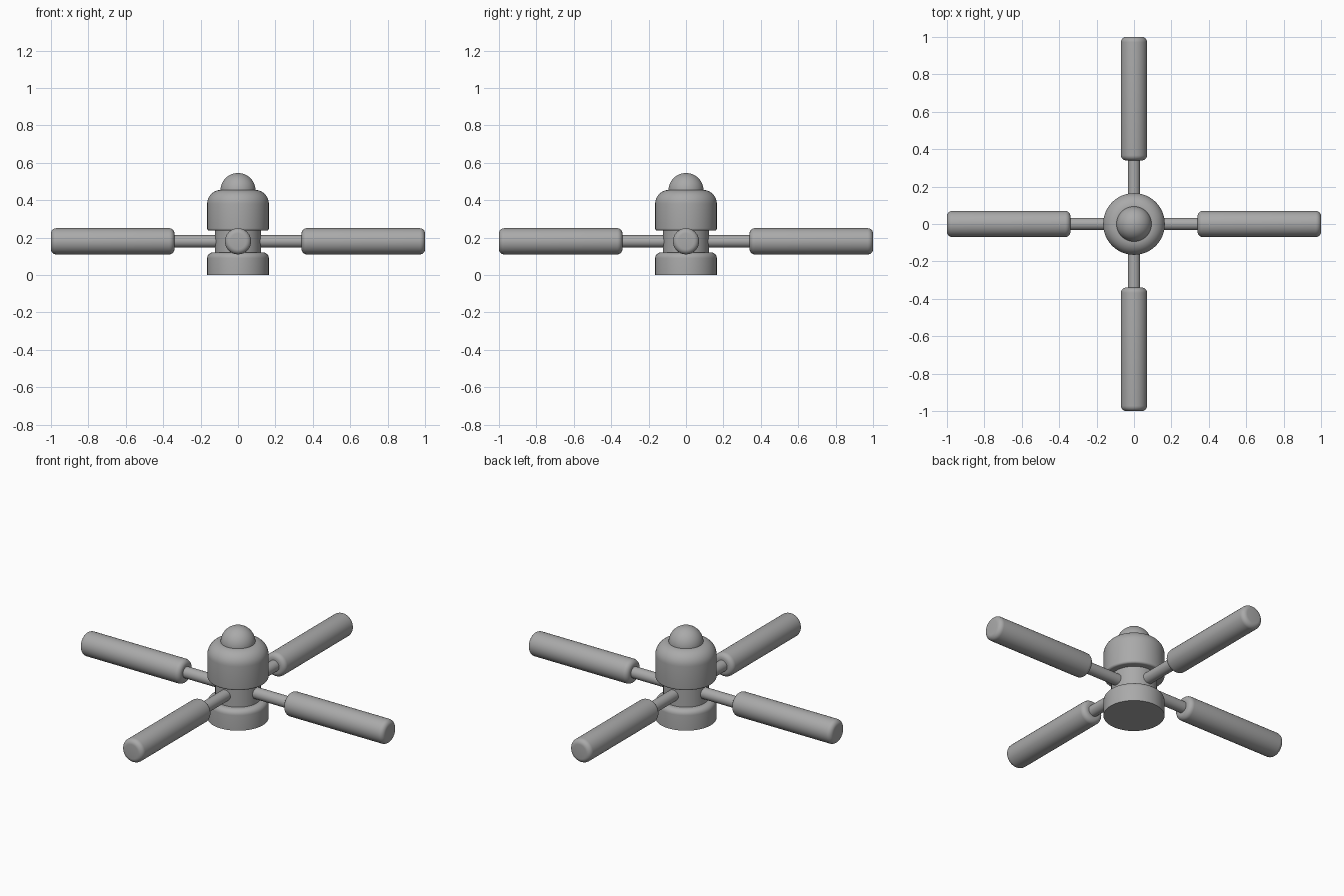
import bpy
import bmesh
from math import cos, sin, pi, radians
from mathutils import Matrix

cube = bpy.data.objects.get("Cube")
if cube:
    bpy.data.objects.remove(cube, do_unlink=True)

# One plain grey for the whole valve
grey = bpy.data.materials.new("plain_grey")
colour = (0.4, 0.4, 0.4, 1)
grey.diffuse_color = colour
grey.use_nodes = True
grey.node_tree.nodes["Principled BSDF"].inputs["Base Color"].default_value = colour


def corner(r, h, size, start, steps=6):
    """Quarter-round points about (r, h), turning from start by 90 degrees."""
    return [(r + size * cos(start + pi / 2 * i / steps),
             h + size * sin(start + pi / 2 * i / steps)) for i in range(steps + 1)]


def lathe(name, profile, transform=Matrix(), sides=48):
    """Spin a (radius, height) profile about z, then place it."""
    bm = bmesh.new()
    verts = [bm.verts.new((r, 0, h)) for r, h in profile]
    edges = [bm.edges.new(pair) for pair in zip(verts, verts[1:])]
    bmesh.ops.spin(bm, geom=verts + edges, cent=(0, 0, 0), axis=(0, 0, 1),
                   angle=2 * pi, steps=sides)
    bmesh.ops.remove_doubles(bm, verts=bm.verts, dist=0.0001)
    bmesh.ops.recalc_face_normals(bm, faces=bm.faces)
    bm.transform(transform)
    mesh = bpy.data.meshes.new(name)
    bm.to_mesh(mesh)
    bm.free()
    mesh.materials.append(grey)
    obj = bpy.data.objects.new(name, mesh)
    bpy.context.collection.objects.link(obj)
    bpy.ops.object.select_all(action='DESELECT')
    obj.select_set(True)
    bpy.context.view_layer.objects.active = obj
    bpy.ops.object.shade_smooth_by_angle(angle=radians(35))
    return obj


# Hub: foot, narrow neck and rounded cap
R, NECK = 0.165, 0.123
lathe("hub_foot", [(0, 0), (R, 0)] + corner(R - 0.03, 0.09, 0.03, 0) + [(0, 0.12)])
lathe("hub_neck", [(0, 0.1), (NECK, 0.1), (NECK, 0.26), (0, 0.26)])
lathe("hub_cap", [(0, 0.237)] + corner(R - 0.012, 0.249, 0.012, -pi / 2)
      + corner(R - 0.075, 0.38, 0.075, 0, 10) + [(0, 0.455)])

# Dome on top
lathe("top_dome", [(0, 0.42), (0.094, 0.42)] + corner(0, 0.451, 0.094, 0, 14))

# Four spokes, each with a rounded grip
AXIS_HEIGHT, GRIP_R, ROUND = 0.18, 0.07, 0.028
inner, outer = 0.34, 1.0
grip_profile = ([(0, inner)] + corner(GRIP_R - ROUND, inner + ROUND, ROUND, -pi / 2)
                + corner(GRIP_R - ROUND, outer - ROUND, ROUND, 0) + [(0, outer)])
for i, side in enumerate(("left", "back", "right", "front")):
    place = (Matrix.Translation((0, 0, AXIS_HEIGHT)) @ Matrix.Rotation(i * pi / 2, 4, 'Z')
             @ Matrix.Rotation(pi / 2, 4, 'Y'))
    lathe(side + "_rod", [(0, 0.05), (0.033, 0.05), (0.033, 0.4), (0, 0.4)], place, 32)
    lathe(side + "_grip", grip_profile, place, 32)
